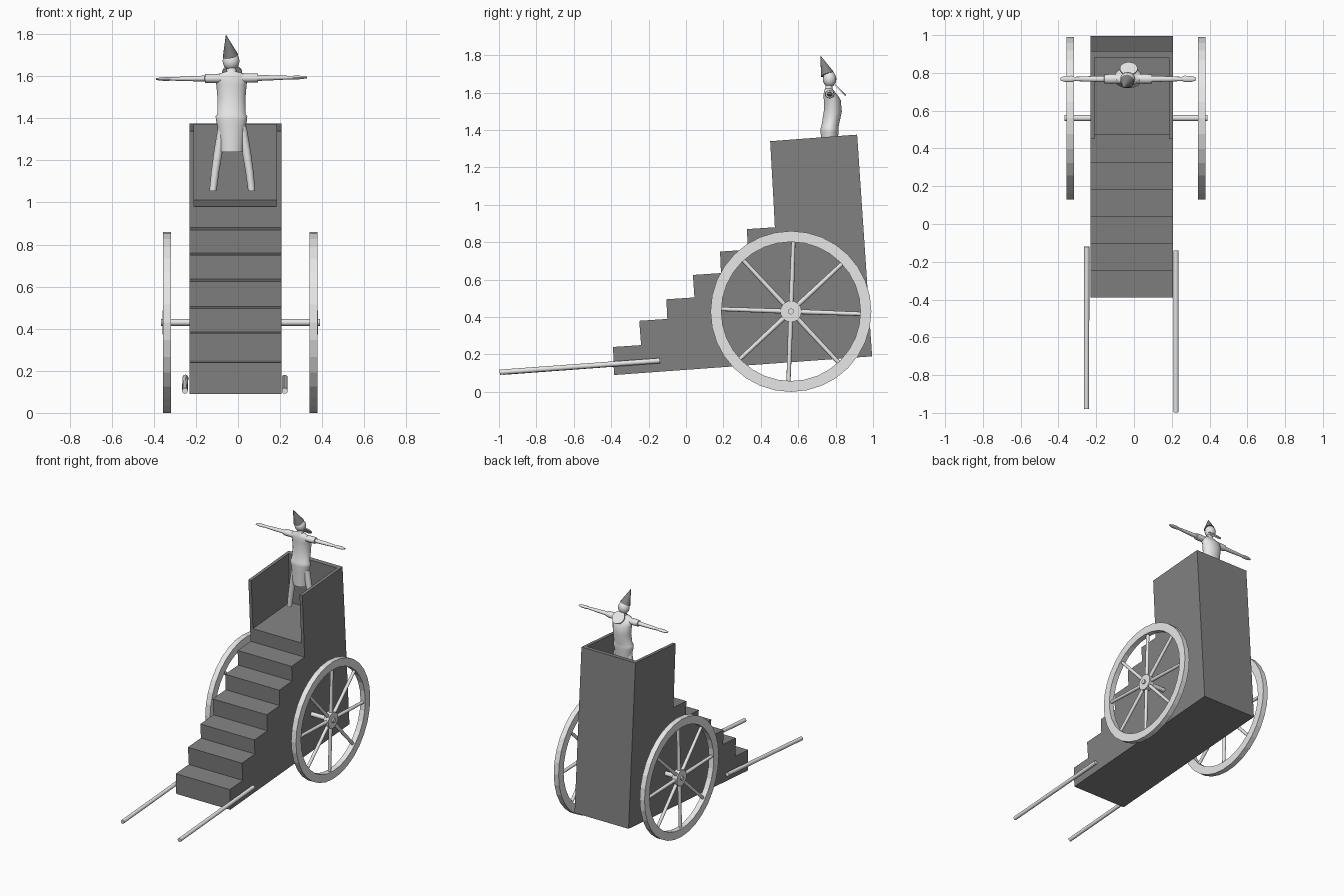
import bpy, bmesh, math
from mathutils import Vector, Matrix

if "Cube" in bpy.data.objects:
    bpy.data.objects.remove(bpy.data.objects["Cube"])


def material(name, v):
    m = bpy.data.materials.new(name)
    m.diffuse_color = (v, v, v, 1)
    m.use_nodes = True
    m.node_tree.nodes["Principled BSDF"].inputs["Base Color"].default_value = m.diffuse_color
    return m


DARK = material("dark grey", 0.22)
LIGHT = material("light grey", 0.8)


def finish(name, bm, mat, smooth=False):
    bmesh.ops.recalc_face_normals(bm, faces=bm.faces)
    me = bpy.data.meshes.new(name)
    bm.to_mesh(me)
    bm.free()
    me.materials.append(mat)
    ob = bpy.data.objects.new(name, me)
    bpy.context.collection.objects.link(ob)
    if smooth:
        bpy.ops.object.select_all(action='DESELECT')
        ob.select_set(True)
        bpy.context.view_layer.objects.active = ob
        bpy.ops.object.shade_smooth_by_angle(angle=math.radians(40))
    return ob


def extrude_x(name, profile, x0, x1, mat):
    """Solid from a (y, z) outline between two x positions."""
    bm = bmesh.new()
    face = bm.faces.new([bm.verts.new((x0, y, z)) for y, z in profile])
    ext = bmesh.ops.extrude_face_region(bm, geom=[face])
    bmesh.ops.translate(bm, vec=(x1 - x0, 0, 0),
                        verts=[g for g in ext["geom"] if isinstance(g, bmesh.types.BMVert)])
    return finish(name, bm, mat)


def add_bar(bm, p, q, r1, r2, n):
    p, q = Vector(p), Vector(q)
    d = q - p
    m = Matrix.Translation((p + q) / 2) @ d.to_track_quat('Z', 'Y').to_matrix().to_4x4()
    bmesh.ops.create_cone(bm, cap_ends=True, segments=n, radius1=r1, radius2=r2,
                          depth=d.length, matrix=m)


def bar(name, p, q, r1, r2, mat, n=12):
    bm = bmesh.new()
    add_bar(bm, p, q, r1, r2, n)
    return finish(name, bm, mat, True)


def loft(name, rows, u, v, mat, n=14):
    """Elliptical sections: rows of (centre, radius along u, radius along v)."""
    bm = bmesh.new()
    u, v = Vector(u), Vector(v)
    rings = []
    for c, a, b in rows:
        rings.append([bm.verts.new(Vector(c) + u * a * math.cos(t) + v * b * math.sin(t))
                      for t in (2 * math.pi * i / n for i in range(n))])
    for r, s in zip(rings, rings[1:]):
        for i in range(n):
            j = (i + 1) % n
            bm.faces.new((r[i], r[j], s[j], s[i]))
    bm.faces.new(rings[0])
    bm.faces.new(rings[-1])
    return finish(name, bm, mat, True)


# stepped cart body, leaning slightly back, with platform floor and back wall
stairs = [(-0.385, 0.09)]
for y, z in [(-0.39, 0.24), (-0.25, 0.38), (-0.105, 0.495),
             (0.037, 0.625), (0.182, 0.75), (0.325, 0.87)]:
    stairs += [(y, z), (y + 0.15, z + 0.01)]
body = stairs + [(0.47, 0.98), (0.895, 1.012), (0.882, 1.373), (0.915, 1.375), (0.995, 0.19)]
X0, X1, WALL = -0.231, 0.207, 0.023
extrude_x("stair_body", body, X0, X1, DARK)

# side walls of the platform
side = [(0.47, 0.98), (0.45, 1.34), (0.882, 1.373), (0.895, 1.012)]
extrude_x("left_side_wall", side, X0, X0 + WALL, DARK)
extrude_x("right_side_wall", side, X1 - WALL, X1, DARK)

# wheels: rim, hub and eight spokes
WY, WZ = 0.561, 0.43


def wheel(name, cx):
    n, hw = 32, 0.0195
    bm = bmesh.new()
    rings = []
    for i in range(n):
        t = 2 * math.pi * i / n
        rings.append([bm.verts.new((cx + dx, WY + r * math.cos(t), WZ + r * math.sin(t)))
                      for dx, r in ((-hw, 0.372), (hw, 0.372), (hw, 0.43), (-hw, 0.43))])
    for i in range(n):
        a, b = rings[i], rings[(i + 1) % n]
        for k in range(4):
            m = (k + 1) % 4
            bm.faces.new((a[k], a[m], b[m], b[k]))
    finish(name + "_rim", bm, LIGHT)
    bar(name + "_hub", (cx - 0.02, WY, WZ), (cx + 0.02, WY, WZ), 0.057, 0.057, LIGHT, 20)
    bm = bmesh.new()
    for i in range(8):
        t = math.radians(45 * i - 2)
        d = Vector((0, math.cos(t), math.sin(t)))
        c = Vector((cx, WY, WZ))
        add_bar(bm, c + d * 0.04, c + d * 0.38, 0.013, 0.011, 10)
    finish(name + "_spokes", bm, LIGHT, True)


wheel("left_wheel", -0.338)
wheel("right_wheel", 0.359)
bar("axle", (-0.367, WY, WZ), (0.39, WY, WZ), 0.016, 0.016, LIGHT)

# pulling poles
bar("left_pole", (-0.252, -0.978, 0.105), (-0.25, -0.12, 0.168), 0.014, 0.014, LIGHT)
bar("right_pole", (0.222, -0.996, 0.105), (0.222, -0.14, 0.167), 0.014, 0.014, LIGHT)

# rider: tunic, neck
CX = -0.031
tunic = [(1.24, .767, .054, .042), (1.36, .767, .066, .046), (1.39, .768, .074, .049),
         (1.41, .768, .075, .049), (1.42, .77, .067, .047), (1.50, .785, .067, .049),
         (1.56, .782, .072, .046), (1.59, .772, .08, .037), (1.612, .764, .06, .025),
         (1.622, .764, .024, .02), (1.65, .766, .02, .019)]
loft("tunic", [((CX, y, z), a, b) for z, y, a, b in tunic], (1, 0, 0), (0, 1, 0), LIGHT, 18)

# arms and legs, mirrored about the rider's centre
arm = [(.05, .022, .024), (.09, .022, .026), (.125, .021, .023), (.127, .014, .016),
       (.22, .011, .014), (.285, .008, .011), (.30, .009, .017), (.335, .008, .016),
       (.358, .004, .008)]
leg = [(1.055, .092, .017), (1.15, .081, .019), (1.24, .067, .021), (1.36, .044, .024)]
for s, side_name in ((-1, "left"), (1, "right")):
    loft(side_name + "_arm", [((CX + s * d, .768, 1.59 + .004 * s * d / .36), a, b)
                              for d, a, b in arm], (0, 0, 1), (0, 1, 0), LIGHT, 12)
    loft(side_name + "_leg", [((CX + .004 + s * d, .767, z), r, r)
                              for z, d, r in leg], (1, 0, 0), (0, 1, 0), LIGHT, 12)

# head, pointed hat and the flat collar disc behind the neck
bm = bmesh.new()
bmesh.ops.create_uvsphere(bm, u_segments=16, v_segments=10, radius=1,
                          matrix=Matrix.Translation((-0.033, .768, 1.672))
                          @ Matrix.Diagonal((.04, .036, .043, 1)))
finish("head", bm, LIGHT, True)
bar("pointed_hat", (-0.036, .756, 1.697), (-0.057, .72, 1.795), 0.037, 0.001, DARK, 16)
bar("collar_disc", (-0.028, .818, 1.615), (-0.028, .824, 1.621), 0.047, 0.047, LIGHT, 20)
